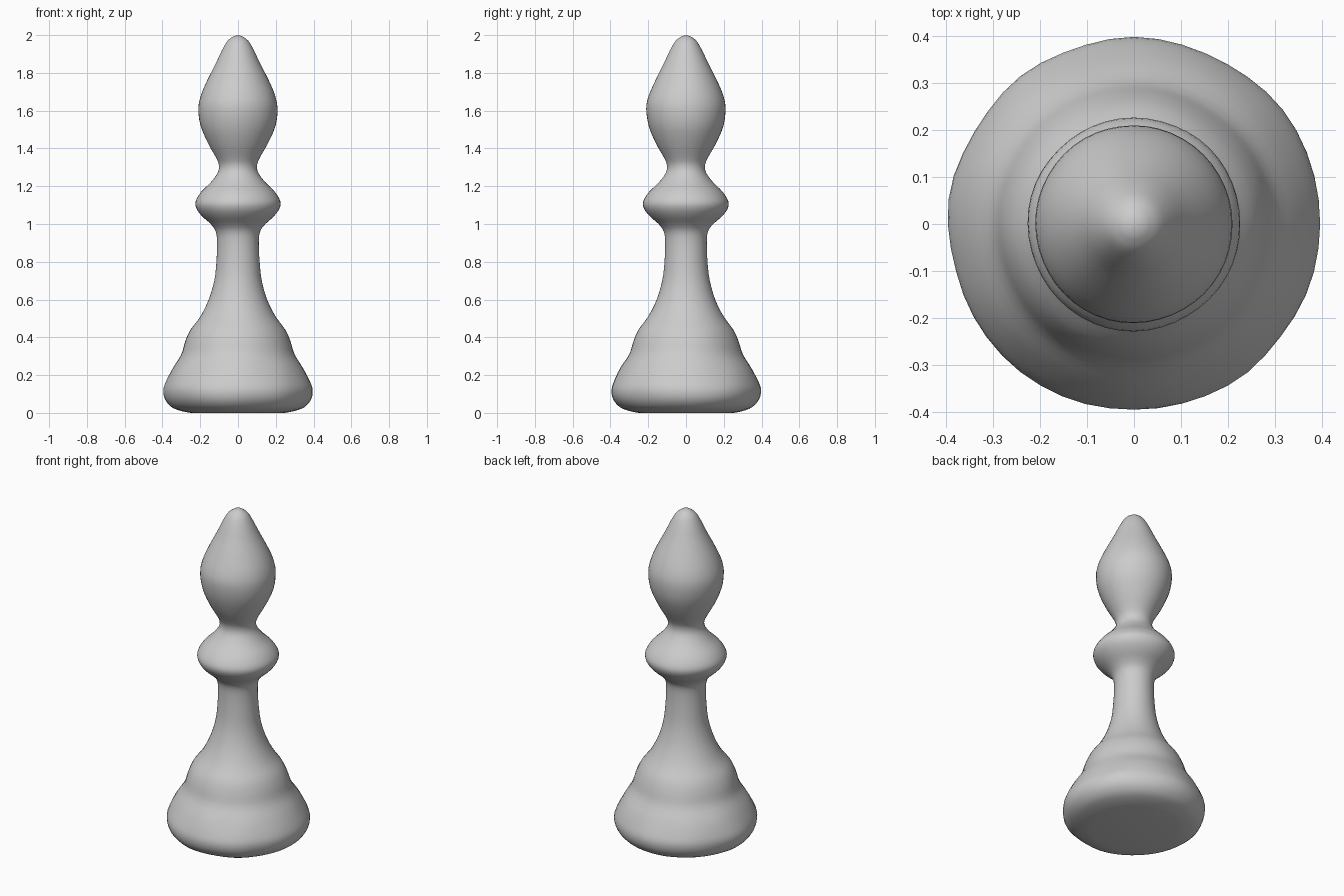
import bpy
import bmesh
import math
from mathutils import Vector, noise

cube = bpy.data.objects.get("Cube")
if cube:
    bpy.data.objects.remove(cube, do_unlink=True)

SEGMENTS = 48
STEPS = 3

# Radius and height control points, bottom to top
foot = [(0.25, 0), (0.30, 0.01), (0.35, 0.03), (0.385, 0.07), (0.395, 0.12),
        (0.38, 0.17), (0.345, 0.24), (0.3, 0.31), (0.277, 0.38), (0.25, 0.44)]
stem = [(0.2, 0.51), (0.155, 0.6), (0.126, 0.7), (0.114, 0.8), (0.11, 0.9), (0.117, 0.96)]
collar = [(0.145, 1.0), (0.19, 1.04), (0.22, 1.08), (0.225, 1.12), (0.195, 1.17), (0.145, 1.22)]
head = [(0.108, 1.27), (0.101, 1.31), (0.115, 1.35), (0.16, 1.43), (0.198, 1.52),
        (0.21, 1.61), (0.197, 1.68), (0.163, 1.76), (0.118, 1.85), (0.085, 1.92),
        (0.055, 1.97), (0.025, 1.993)]


def smooth_profile(points):
    """Catmull-Rom curve through the control points."""
    pts = [Vector(p) for p in points]
    pts = [pts[0]] + pts + [pts[-1]]
    out = []
    for a, b, c, d in zip(pts, pts[1:], pts[2:], pts[3:]):
        for i in range(STEPS):
            t = i / STEPS
            out.append(0.5 * (2 * b + (c - a) * t + (2 * a - 5 * b + 4 * c - d) * t * t
                              + (3 * b - a - 3 * c + d) * t ** 3))
    return out + [pts[-1]]


def lathe(name, points, top, material):
    """Revolve a profile into a closed, slightly hand-worn solid."""
    bm = bmesh.new()
    rings = []
    for r, z in smooth_profile(points):
        ring = []
        for k in range(SEGMENTS):
            a = math.tau * k / SEGMENTS
            spot = Vector((r * math.cos(a), r * math.sin(a), z))
            wear = 1 + 0.015 * noise.noise(spot * 6)
            ring.append(bm.verts.new((spot.x * wear, spot.y * wear, max(z, 0))))
        rings.append(ring)
    for low, high in zip(rings, rings[1:]):
        for k in range(SEGMENTS):
            n = (k + 1) % SEGMENTS
            bm.faces.new((low[k], low[n], high[n], high[k]))
    bm.faces.new(reversed(rings[0]))
    tip = bm.verts.new((0, 0, top))
    for k in range(SEGMENTS):
        bm.faces.new((rings[-1][k], rings[-1][(k + 1) % SEGMENTS], tip))
    for f in bm.faces:
        f.smooth = True
    mesh = bpy.data.meshes.new(name)
    bm.to_mesh(mesh)
    bm.free()
    mesh.materials.append(material)
    obj = bpy.data.objects.new(name, mesh)
    bpy.context.collection.objects.link(obj)
    return obj


# Plain grey finish
grey = bpy.data.materials.new("light_grey")
grey.use_nodes = True
colour = (0.6, 0.6, 0.6, 1)
grey.diffuse_color = colour
grey.node_tree.nodes["Principled BSDF"].inputs["Base Color"].default_value = colour

# One continuous turned piece: foot, stem, collar and head
piece = lathe("bishop_chess_piece", foot + stem + collar + head, 2.0, grey)
bpy.context.view_layer.objects.active = piece
piece.select_set(True)
bpy.ops.object.shade_smooth_by_angle(angle=math.radians(40))
